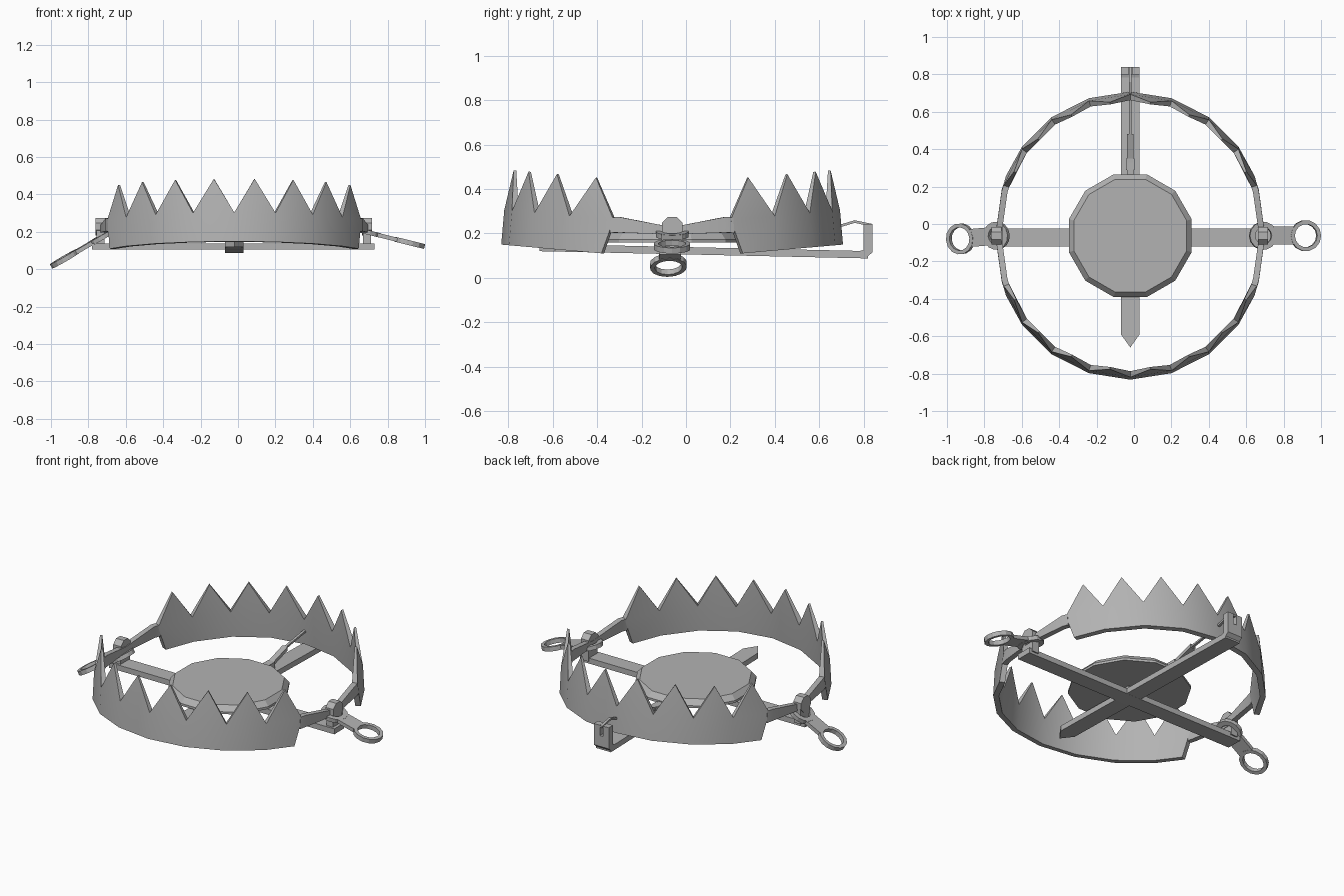
import bpy, bmesh, math
from mathutils import Matrix, Vector

if "Cube" in bpy.data.objects:
    bpy.data.objects.remove(bpy.data.objects["Cube"])

steel = bpy.data.materials.new("steel_grey")
steel.diffuse_color = (0.45, 0.45, 0.45, 1)
steel.use_nodes = True
steel.node_tree.nodes["Principled BSDF"].inputs["Base Color"].default_value = steel.diffuse_color

CX, CY = -0.02, -0.0625      # trap centre
R, RI = 0.715, 0.683         # jaw outer and inner radius
TILT = math.radians(5)


def finish(bm, name, smooth=False):
    bmesh.ops.recalc_face_normals(bm, faces=bm.faces[:])
    me = bpy.data.meshes.new(name)
    bm.to_mesh(me)
    bm.free()
    ob = bpy.data.objects.new(name, me)
    bpy.context.collection.objects.link(ob)
    me.materials.append(steel)
    if smooth:
        bpy.ops.object.select_all(action='DESELECT')
        ob.select_set(True)
        bpy.context.view_layer.objects.active = ob
        bpy.ops.object.shade_smooth_by_angle(angle=math.radians(25))
    return ob


def loft(bm, sections):
    """Skin closed sections in order and cap both ends."""
    rows = [[bm.verts.new(p) for p in s] for s in sections]
    n = len(rows[0])
    for a, b in zip(rows, rows[1:]):
        for i in range(n):
            bm.faces.new((a[i], a[(i + 1) % n], b[(i + 1) % n], b[i]))
    bm.faces.new(rows[0])
    bm.faces.new(rows[-1])


def prism(bm, outline, z0, z1):
    loft(bm, [[(x, y, z0) for x, y in outline], [(x, y, z1) for x, y in outline]])


def box(bm, x0, x1, y0, y1, z0, z1):
    prism(bm, [(x0, y0), (x1, y0), (x1, y1), (x0, y1)], z0, z1)


def circle(r, n, phase=0.0):
    return [(r * math.cos(2 * math.pi * i / n + phase),
             r * math.sin(2 * math.pi * i / n + phase)) for i in range(n)]


def ring(bm, cx, r_out, r_in, half, n=14):
    prof = [(r_out, -half), (r_out, half), (r_in, half), (r_in, -half)]
    rows = [[bm.verts.new((cx + r * math.cos(a), r * math.sin(a), z)) for r, z in prof]
            for a in (2 * math.pi * i / n for i in range(n))]
    for i in range(n):
        a, b = rows[i], rows[(i + 1) % n]
        for j in range(4):
            bm.faces.new((a[j], a[(j + 1) % 4], b[(j + 1) % 4], b[j]))


def strip(bm, path, width, thick):
    """Thin bar following (y, z) points."""
    w, t = width / 2, thick / 2
    loft(bm, [[(CX - w, y, z - t), (CX + w, y, z - t), (CX + w, y, z + t), (CX - w, y, z + t)]
              for y, z in path])


# Toothed jaws: a tilted half ring, mirrored for the back
def jaw_point(deg, r, h, side, extra=0.0):
    a = math.radians(deg)
    d = r * math.sin(a) - extra
    out = d * math.cos(TILT) - h * math.sin(TILT)
    up = d * math.sin(TILT) + h * math.cos(TILT)
    return Vector((CX + r * math.cos(a), CY + side * (0.0575 + out), 0.087 + up))


def jaw(name, side):
    bm = bmesh.new()
    P = lambda deg, r, h: bm.verts.new(jaw_point(deg, r, h, side))
    low, valley = [], []
    for i in range(9):
        deg = 18 + 18 * i
        foot = deg + {0: 3.5, 8: -3.5}.get(i, 0)
        low.append((P(foot, R, 0), P(foot, RI, 0)))
        valley.append((P(deg, R, 0.155), P(deg, RI, 0.155)))
    for i in range(8):
        deg = 27 + 18 * i
        tip = (P(deg, 0.697, 0.338), P(deg, 0.685, 0.338))
        l0, l1, v0, v1 = low[i], low[i + 1], valley[i], valley[i + 1]
        for k in (0, 1):
            bm.faces.new((l0[k], l1[k], v1[k], v0[k]))
            bm.faces.new((v0[k], v1[k], tip[k]))
        bm.faces.new((l0[0], l1[0], l1[1], l0[1]))
        for v in (v0, v1):
            bm.faces.new((v[0], v[1], tip[1], tip[0]))
    for i in (0, 8):
        bm.faces.new((low[i][0], low[i][1], valley[i][1], valley[i][0]))
    # Plain arms running to the hinges
    for flip in (False, True):
        secs = []
        for deg, lo, hi, extra in ((19, .095, .165, 0), (16, .1, .17, 0),
                                   (0, .11, .15, 0), (0, .11, .15, .06)):
            d = 180 - deg if flip else deg
            secs.append([jaw_point(d, r, h, side, extra)
                         for r, h in ((R, lo), (R, hi), (RI, hi), (RI, lo))])
        loft(bm, secs)
    finish(bm, name, True)


jaw("front_jaw", -1)
jaw("back_jaw", 1)

# Crossed base bars
bm = bmesh.new()
box(bm, -0.78, 0.73, -0.12, -0.025, 0.105, 0.138)
finish(bm, "cross_bar")

bm = bmesh.new()
outline = [(CX - .05, .82), (CX - .05, -.59), (CX, -.66), (CX + .05, -.59), (CX + .05, .82)]
slope = lambda y: 0.105 - 0.022 * y
loft(bm, [[(x, y, slope(y) + dz) for x, y in outline] for dz in (0, 0.033)])
finish(bm, "long_bar")

# Upturned latch post, split into two prongs at the top
bm = bmesh.new()
side = [(.78, .088), (.81, .088), (.84, .115), (.84, .18), (.80, .18), (.80, .125), (.78, .12)]
loft(bm, [[(x, y, z) for y, z in side] for x in (CX - .05, CX + .05)])
for x0, x1 in ((-.05, -.01), (.01, .05)):
    box(bm, CX + x0, CX + x1, .80, .84, .18, .243)
finish(bm, "latch_post")

# Trigger catch and rod
bm = bmesh.new()
box(bm, CX - .022, CX + .022, .29, .35, .12, .17)
strip(bm, [(.24, .155), (.35, .16), (.48, .2)], .034, .022)
strip(bm, [(.47, .2), (.70, .235), (.76, .253), (.84, .236)], .015, .012)
finish(bm, "trigger_rod")

# Pressure plate with bevelled rim and its support
bm = bmesh.new()
loft(bm, [[(CX + x, CY + y, z) for x, y in circle(r, 12, math.pi / 12)]
          for r, z in ((.34, .158), (.34, .172), (.312, .203))])
finish(bm, "pressure_plate")
bm = bmesh.new()
box(bm, CX - .04, CX + .04, CY - .04, CY + .04, .13, .16)
finish(bm, "plate_support")

# Hinges and chain links: sign, hinge x, link height, pitch, yaw, eye distance
for label, s, x, z, pitch, yaw, d in (("right", 1, .69, .198, 14, 0, .234),
                                      ("left", -1, -.735, .168, 30, 5, .223)):
    bm = bmesh.new()
    box(bm, x - .022, x + .022, CY - .045, CY + .045, .12, .215)
    disc = circle(.05, 8, math.pi / 8)
    loft(bm, [[(x + dx, CY + a, .228 + b) for a, b in disc] for dx in (-.026, .026)])
    finish(bm, label + "_hinge")

    bm = bmesh.new()
    ring(bm, 0, .075, .045, .012)
    ring(bm, d, .083, .062, .013)
    box(bm, .058, d - .068, -.048, .048, -.011, .011)
    link = finish(bm, label + "_link")
    m = (Matrix.Translation((x, CY, z))
         @ Matrix.Rotation(math.radians(yaw if s > 0 else 180 + yaw), 4, 'Z')
         @ Matrix.Rotation(math.radians(pitch), 4, 'Y'))
    link.data.transform(m)
